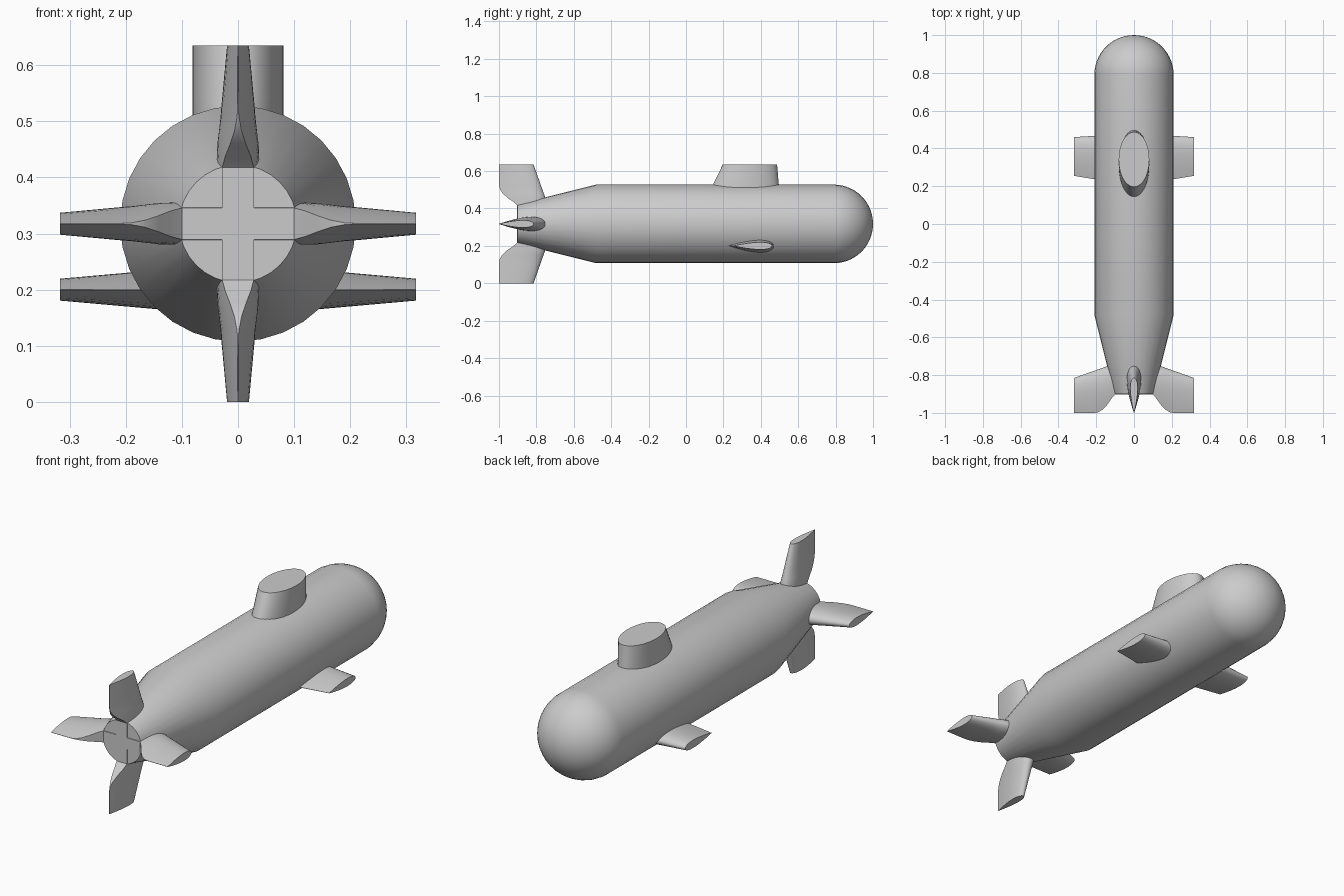
import bpy, bmesh, math
from mathutils import Vector

if "Cube" in bpy.data.objects:
    bpy.data.objects.remove(bpy.data.objects["Cube"])

CZ = 0.3175   # height of the hull axis
R = 0.21      # hull radius


def loft(name, rings, angle=35):
    """Skin a list of equal-length rings and cap both ends."""
    bm = bmesh.new()
    rows = [[bm.verts.new(p) for p in ring] for ring in rings]
    n = len(rows[0])
    for a, b in zip(rows, rows[1:]):
        for i in range(n):
            j = (i + 1) % n
            bm.faces.new((a[i], a[j], b[j], b[i]))
    bm.faces.new(rows[0])
    bm.faces.new(rows[-1])
    bmesh.ops.recalc_face_normals(bm, faces=bm.faces[:])
    mesh = bpy.data.meshes.new(name)
    bm.to_mesh(mesh)
    bm.free()
    obj = bpy.data.objects.new(name, mesh)
    bpy.context.collection.objects.link(obj)
    bpy.ops.object.select_all(action='DESELECT')
    obj.select_set(True)
    bpy.context.view_layer.objects.active = obj
    bpy.ops.object.shade_smooth_by_angle(angle=math.radians(angle))
    return obj


def foil(t):
    """Teardrop half width (maximum 1) at chord fraction t."""
    return 10 * (0.2969 * math.sqrt(t) - 0.126 * t - 0.3516 * t**2
                 + 0.2843 * t**3 - 0.1015 * t**4)


def foil_ring(lead, trail, cut, half, place, steps=12):
    """Teardrop section from lead to cut; place maps (chord y, thickness) to 3D."""
    pts = []
    for k in range(steps + 1):
        u = 1 - math.cos(math.pi / 2 * k / steps)
        y = lead + (cut - lead) * u
        pts.append((y, half * foil((lead - y) / (lead - trail))))
    nose = [place(pts[0][0], 0)]
    return (nose + [place(y, w) for y, w in pts[1:]]
            + [place(y, -w) for y, w in reversed(pts[1:])])


# Hull: tail cone, straight body and hemispherical nose
profile = [(-0.9, 0.105), (-0.48, R)]
profile += [(0.79 + R * math.sin(a), R * math.cos(a))
            for a in (math.pi / 2 * k / 14 for k in range(14))]
profile.append((0.9995, 0.004))
SIDES = 32
loft("hull", [[Vector((r * math.cos(2 * math.pi * i / SIDES), y,
                       CZ + r * math.sin(2 * math.pi * i / SIDES)))
               for i in range(SIDES)] for y, r in profile])

# Tail fins: each pair runs through the hull, with the trailing edge cut back at the root
# (span, leading y, cut-off y, half thickness)
half_fin = [(0.10, -0.748, -0.903, 0.038), (0.12, -0.749, -0.925, 0.0375),
            (0.14, -0.752, -0.955, 0.037), (0.165, -0.761, -0.982, 0.034),
            (0.19, -0.770, -0.997, 0.031), (0.21, -0.777, -1.0, 0.0295),
            (0.3175, -0.815, -1.0, 0.0195)]
stations = [(-s, a, c, w) for s, a, c, w in reversed(half_fin)] + half_fin
loft("tail_planes", [foil_ring(a, -1.0, c, w, lambda y, t, s=s: Vector((s, y, CZ + t)))
                     for s, a, c, w in stations])
loft("tail_rudders", [foil_ring(a, -1.0, c, w, lambda y, t, s=s: Vector((t, y, CZ + s)))
                      for s, a, c, w in stations])

# Bow planes, one on each side
for side, label in ((-1, "left"), (1, "right")):
    loft("bow_plane_" + label,
         [foil_ring(a, b, b, w, lambda y, t, s=s: Vector((side * s, y, 0.2 + t)))
          for s, a, b, w in ((0.12, 0.472, 0.222, 0.037), (0.3175, 0.46, 0.255, 0.0195))])

# Sail: oval tower with a raked rear edge
sail = []
for z, back, front in ((0.44, 0.112, 0.505), (0.49, 0.13, 0.50),
                       (0.54, 0.15, 0.495), (0.635, 0.197, 0.487)):
    mid, half = (back + front) / 2, (front - back) / 2
    sail.append([Vector((0.081 * math.cos(a), mid + half * math.sin(a), z))
                 for a in (2 * math.pi * i / 40 for i in range(40))])
loft("sail", sail)
